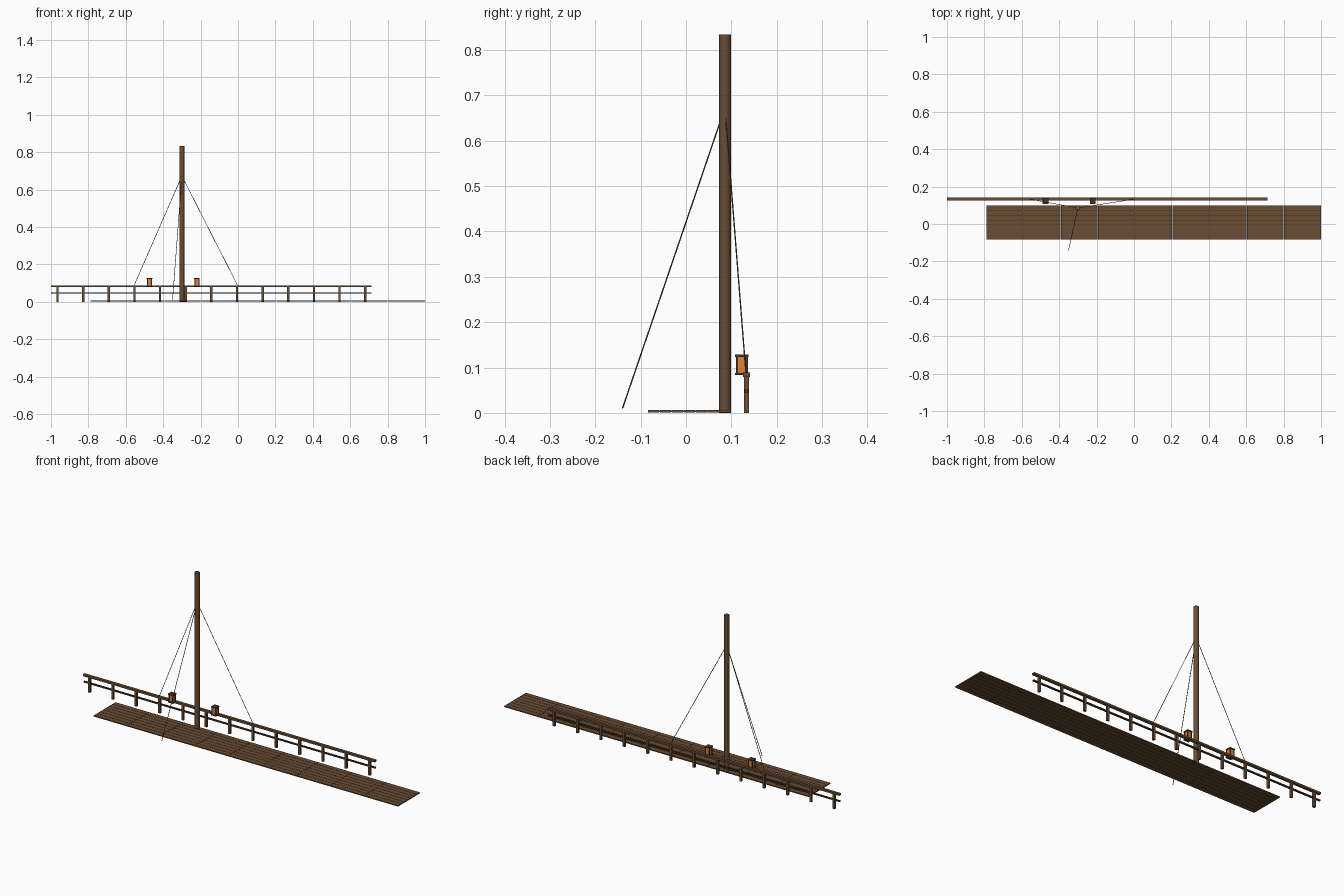
import bpy
import bmesh
from mathutils import Matrix, Vector

cube = bpy.data.objects.get("Cube")
if cube:
    bpy.data.objects.remove(cube, do_unlink=True)


def material(name, rgb):
    m = bpy.data.materials.new(name)
    m.use_nodes = True
    m.diffuse_color = (*rgb, 1)
    m.node_tree.nodes["Principled BSDF"].inputs["Base Color"].default_value = (*rgb, 1)
    return m


wood = material("brown wood", (0.14, 0.073, 0.034))
dark_wood = material("dark wood", (0.06, 0.033, 0.017))
rope = material("brown rope", (0.11, 0.08, 0.048))
glow = material("amber lantern glass", (0.8, 0.21, 0.03))


def add_box(bm, lo, hi):
    lo, hi = Vector(lo), Vector(hi)
    mat = Matrix.Translation((lo + hi) / 2) @ Matrix.Diagonal((*(hi - lo), 1))
    bmesh.ops.create_cube(bm, size=1, matrix=mat)


def boxes(name, mat, items):
    bm = bmesh.new()
    for lo, hi in items:
        add_box(bm, lo, hi)
    return finish(name, mat, bm)


def rod(name, mat, start, end, radius, sides):
    start, end = Vector(start), Vector(end)
    axis = end - start
    bm = bmesh.new()
    bmesh.ops.create_cone(bm, cap_ends=True, segments=sides, radius1=radius,
                          radius2=radius, depth=axis.length,
                          matrix=Matrix.Translation((start + end) / 2)
                          @ axis.to_track_quat("Z", "Y").to_matrix().to_4x4())
    return finish(name, mat, bm)


def finish(name, mat, bm):
    mesh = bpy.data.meshes.new(name)
    bm.to_mesh(mesh)
    bm.free()
    mesh.materials.append(mat)
    obj = bpy.data.objects.new(name, mesh)
    bpy.context.collection.objects.link(obj)
    return obj


# Deck: bays of long planks, with a dark core showing in the seams
left, right, front, back = -0.79, 1.0, -0.085, 0.1
bays, rows, end_gap, side_gap = 9, 7, 0.0006, 0.0008
bay, row = (right - left) / bays, (back - front) / rows
boxes("deck_planks", wood, [
    ((left + i * bay + end_gap, front + j * row + side_gap, 0.001),
     (left + (i + 1) * bay - end_gap, front + (j + 1) * row - side_gap, 0.0068))
    for i in range(bays) for j in range(rows)])
boxes("deck_core", dark_wood, [
    ((left + i * bay + end_gap * 2, front + side_gap * 2, 0.002),
     (left + (i + 1) * bay - end_gap * 2, back - side_gap * 2, 0.0058))
    for i in range(bays)])

# Railing
rail_y = 0.1335
boxes("top_rail", wood, [((-1, rail_y - 0.0075, 0.079), (0.715, rail_y + 0.0075, 0.089))])
boxes("middle_rail", dark_wood, [((-1, rail_y - 0.004, 0.0445), (0.715, rail_y + 0.004, 0.0515))])
boxes("rail_posts", wood, [
    ((x - 0.006, rail_y - 0.0055, 0), (x + 0.006, rail_y + 0.0055, 0.082))
    for x in (-0.965 + i * 0.1371 for i in range(13))])

# Mast
mast_x, mast_y = -0.3, 0.086
mast = rod("mast", wood, (mast_x, mast_y, 0), (mast_x, mast_y, 0.834), 0.013, 16)
for p in mast.data.polygons:
    p.use_smooth = len(p.vertices) == 4
for e in mast.data.edges:
    z = [mast.data.vertices[v].co.z for v in e.vertices]
    e.use_edge_sharp = abs(z[0] - z[1]) < 0.01

# Stay ropes
for name, end in (("right_rope", (-0.555, 0.132, 0.089)),
                  ("left_rope", (-0.003, 0.132, 0.089)),
                  ("front_rope", (-0.35, -0.14, 0.01))):
    rod(name, rope, (mast_x, mast_y, 0.673), end, 0.0015, 6)

# Lanterns beside the top rail: glass inside a heavy frame
for side, x in (("right", -0.473), ("left", -0.22)):
    y, half, glass, post, inset = 0.1232, 0.015, 0.0115, 0.0025, 0.0108
    boxes(side + "_lantern_glass", glow,
          [((x - glass, y - glass, 0.086), (x + glass, y + glass, 0.125))])
    frame = [((x - half, y - half, z), (x + half, y + half, z + 0.0055))
             for z in (0.083, 0.1235)]
    for cx in (x - inset, x + inset):
        for cy in (y - inset, y + inset):
            frame.append(((cx - post, cy - post, 0.085), (cx + post, cy + post, 0.127)))
    boxes(side + "_lantern_frame", dark_wood, frame)
